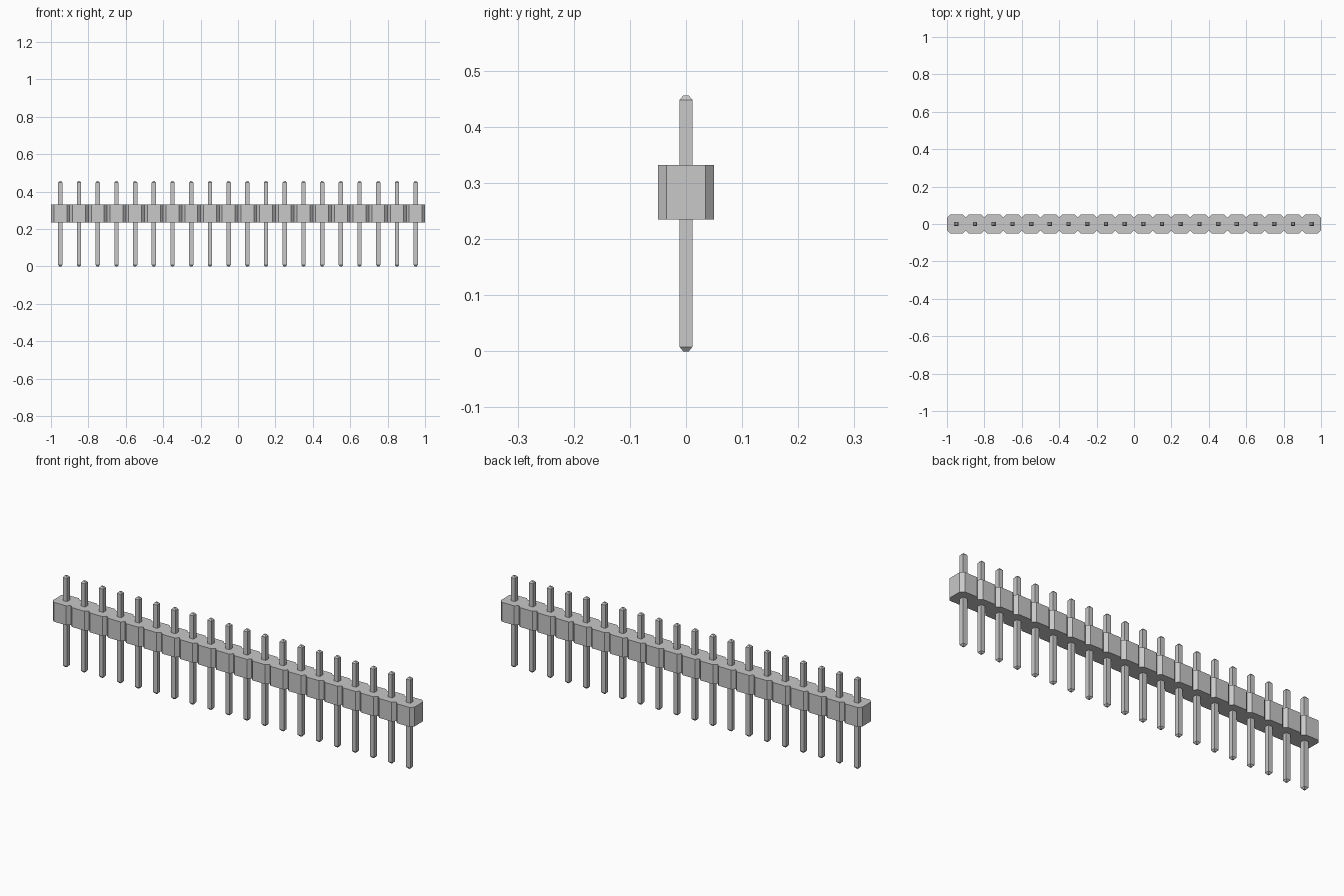
import bpy
import bmesh

cube = bpy.data.objects.get("Cube")
if cube:
    bpy.data.objects.remove(cube, do_unlink=True)

COUNT = 20
PITCH = 0.1
HALF = PITCH / 2
CHAMFER = 0.0155
BODY_BOTTOM, BODY_TOP = 0.235, 0.332
PIN_TOP = 0.456
PIN_HALF, TIP_HALF, TIP_HEIGHT = 0.0115, 0.005, 0.008

grey = bpy.data.materials.new("grey")
grey.use_nodes = True
colour = (0.58, 0.58, 0.58, 1)
grey.diffuse_color = colour
grey.node_tree.nodes["Principled BSDF"].inputs["Base Color"].default_value = colour


def make_object(name, bm):
    bmesh.ops.recalc_face_normals(bm, faces=bm.faces)
    mesh = bpy.data.meshes.new(name)
    bm.to_mesh(mesh)
    bm.free()
    mesh.materials.append(grey)
    obj = bpy.data.objects.new(name, mesh)
    bpy.context.collection.objects.link(obj)
    return obj


def loft(bm, rings):
    """Join equal-sized vertex rings and cap both ends."""
    loops = [[bm.verts.new(p) for p in ring] for ring in rings]
    for low, high in zip(loops, loops[1:]):
        for i in range(len(low)):
            j = (i + 1) % len(low)
            bm.faces.new((low[i], low[j], high[j], high[i]))
    bm.faces.new(loops[0][::-1])
    bm.faces.new(loops[-1])


centres = [(i - (COUNT - 1) / 2) * PITCH for i in range(COUNT)]

# Housing: one strip with a chamfered notch between neighbouring cells
front = []
for i, x in enumerate(centres):
    if i == 0:
        front.append((x - HALF, CHAMFER - HALF))
    front += [(x - HALF + CHAMFER, -HALF), (x + HALF - CHAMFER, -HALF),
              (x + HALF, CHAMFER - HALF)]
outline = front + [(x, -y) for x, y in reversed(front)]
bm = bmesh.new()
loft(bm, [[(x, y, z) for x, y in outline] for z in (BODY_BOTTOM, BODY_TOP)])
make_object("housing", bm)


# Pins: square posts with tapered tips at both ends
def square(x, half, z):
    return [(x + sx * half, sy * half, z)
            for sx, sy in ((-1, -1), (1, -1), (1, 1), (-1, 1))]


profile = [(TIP_HALF, 0), (PIN_HALF, TIP_HEIGHT),
           (PIN_HALF, PIN_TOP - TIP_HEIGHT), (TIP_HALF, PIN_TOP)]
for i, x in enumerate(centres):
    bm = bmesh.new()
    loft(bm, [square(0, half, z) for half, z in profile])
    make_object(f"pin_{i + 1}", bm).location.x = x
